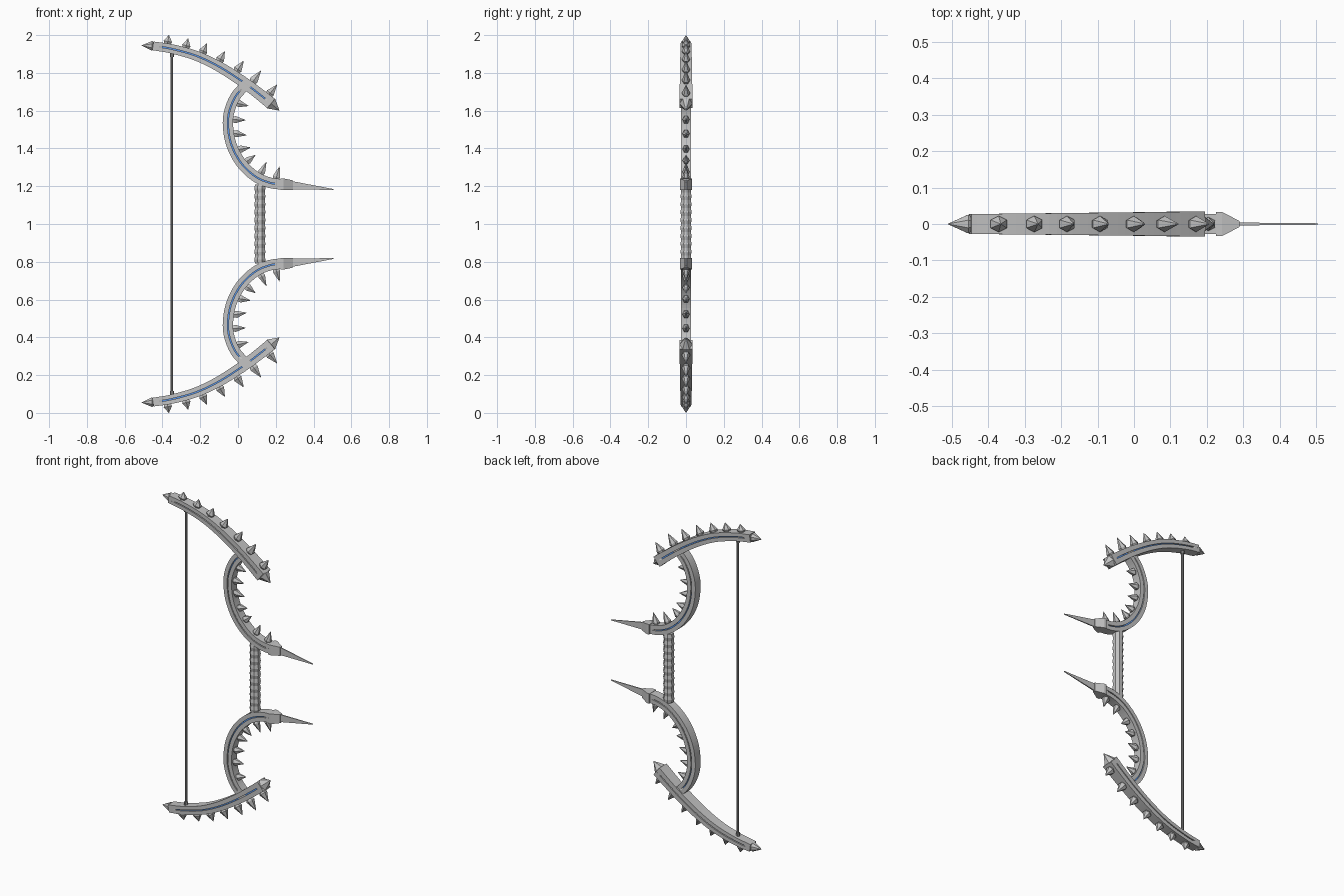
import bpy, bmesh, math
from mathutils import Vector

cube = bpy.data.objects.get("Cube")
if cube:
    bpy.data.objects.remove(cube)


def material(name, rgb):
    m = bpy.data.materials.new(name)
    m.use_nodes = True
    m.diffuse_color = (*rgb, 1)
    m.node_tree.nodes["Principled BSDF"].inputs["Base Color"].default_value = (*rgb, 1)
    return m


STEEL = material("steel grey", (0.55, 0.55, 0.55))
CORD = material("cord grey", (0.32, 0.32, 0.32))
BLUE = material("glowing blue", (0.1, 0.3, 0.8))


def loft(name, rings, mats, side=1, paint=None):
    """Skin a list of rings; side=-1 reflects the part into the lower half."""
    bm = bmesh.new()
    rows = [[bm.verts.new((p[0], p[1], 1 + side * (p[2] - 1))) for p in r] for r in rings]
    n = len(rings[0])
    for i in range(len(rows) - 1):
        for j in range(n):
            k = (j + 1) % n
            f = bm.faces.new((rows[i][j], rows[i][k], rows[i + 1][k], rows[i + 1][j]))
            if paint:
                f.material_index = paint(i, j)
    bm.faces.new(rows[0])
    bm.faces.new(rows[-1])
    bmesh.ops.recalc_face_normals(bm, faces=bm.faces)
    me = bpy.data.meshes.new(name)
    bm.to_mesh(me)
    bm.free()
    for m in mats:
        me.materials.append(m)
    ob = bpy.data.objects.new(name, me)
    bpy.context.collection.objects.link(ob)


def lathe(name, start, direction, profile, sides, mat, side=1, squash=1.0):
    """Revolve (distance, radius) pairs about an axis lying in the xz plane."""
    t = Vector((direction[0], 0, direction[1])).normalized()
    nrm, y, o = Vector((-t.z, 0, t.x)), Vector((0, 1, 0)), Vector((start[0], 0, start[1]))
    rings = []
    for d, r in profile:
        rings.append([o + t * d + nrm * r * math.cos(a) + y * r * squash * math.sin(a)
                      for a in (math.tau * (k + 0.5) / sides for k in range(sides))])
    loft(name, rings, [mat], side)


def smooth_path(pts, steps=6):
    """Catmull-Rom interpolation through (x, z) points."""
    p = [Vector(q) for q in pts]
    p = [2 * p[0] - p[1]] + p + [2 * p[-1] - p[-2]]
    out = []
    for i in range(1, len(p) - 2):
        a, b, c, d = p[i - 1:i + 3]
        for s in range(steps):
            t = s / steps
            out.append(0.5 * (2 * b + (c - a) * t + (2 * a - 5 * b + 4 * c - d) * t * t
                              + (3 * b - a - 3 * c + d) * t ** 3))
    return out + [p[-2]]


def grooved_beam(name, pts, h_ends, d_ends, margin, side):
    """Rectangular bar along a curve with a blue-bottomed groove on both faces."""
    path = smooth_path(pts)
    last = len(path) - 1
    rings, g = [], 0.003
    for i, c in enumerate(path):
        t = (path[min(i + 1, last)] - path[max(i - 1, 0)]).normalized()
        f = i / last
        h = h_ends[0] + (h_ends[1] - h_ends[0]) * f
        d = d_ends[0] + (d_ends[1] - d_ends[0]) * f
        e = d - (0.008 if margin <= i <= last - margin else 0.0002)
        half = [(-h, d), (-g, d), (-g, e), (g, e), (g, d), (h, d)]
        sect = [(u, -v) for u, v in half] + half[::-1]
        rings.append([(c.x - t.y * u, v, c.y + t.x * u) for u, v in sect])
    loft(name, rings, [STEEL, BLUE], side,
         lambda i, j: int(j in (2, 8) and margin <= i < last - margin))


def spike(name, base, tip, r, side):
    """Six-sided stud with a short flared foot."""
    v = Vector(tip) - Vector(base)
    n = v.length
    lathe(name, base, v, [(-0.012, r * 0.6), (n * 0.2, r), (n, 0.001)], 6, STEEL, side, 0.85)


def box_ring(x, zc, h, d):
    return [(x, -d, zc - h), (x, d, zc - h), (x, d, zc + h), (x, -d, zc + h)]


ARM = [(-0.45, 1.943), (-0.35, 1.927), (-0.22, 1.89), (-0.1, 1.833), (0.02, 1.757),
       (0.11, 1.69), (0.175, 1.638)]
HOOK = [(0.05, 1.745), (-0.01, 1.68), (-0.045, 1.6), (-0.053, 1.52), (-0.035, 1.42),
        (0.015, 1.325), (0.09, 1.253), (0.17, 1.218), (0.25, 1.209)]
ARM_TIPS = [(-0.366, 2.0), (-0.264, 1.982), (-0.166, 1.955), (-0.07, 1.914), (0.03, 1.864),
            (0.122, 1.812), (0.206, 1.737)]
HOOK_STUDS = [((-0.005, 1.64), (0.055, 1.625)), ((-0.027, 1.553), (0.04, 1.55)),
              ((-0.02, 1.48), (0.045, 1.47)), ((0.005, 1.395), (0.065, 1.405)),
              ((0.045, 1.33), (0.092, 1.365)), ((0.12, 1.265), (0.15, 1.327)),
              ((0.2, 1.237), (0.22, 1.305))]

fine_arm = smooth_path(ARM, 40)
for side, tag in ((1, "upper"), (-1, "lower")):
    # Outer limb and its pointed ends
    grooved_beam(tag + "_limb", ARM, (0.023, 0.032), (0.027, 0.035), 3, side)
    lathe(tag + "_limb_tip", (-0.45, 1.943), (-1, 0.03),
          [(-0.005, 0.02), (0.005, 0.028), (0.06, 0.001)], 8, STEEL, side)
    lathe(tag + "_limb_inner_tip", (0.165, 1.646), (0.77, -0.64),
          [(0, 0.03), (0.014, 0.038), (0.07, 0.001)], 6, STEEL, side, 0.9)

    # Studs standing square on the limb
    for k, tip in enumerate(ARM_TIPS):
        near = min(fine_arm, key=lambda p: (p - Vector(tip)).length)
        out = (Vector(tip) - near).normalized()
        spike(f"{tag}_limb_stud_{k + 1}", near + out * 0.026, tip, 0.026, side)

    # Hooked inner limb with studs on the inside of the curve
    grooved_beam(tag + "_hook", HOOK, (0.027, 0.028), (0.025, 0.027), 4, side)
    for k, (base, tip) in enumerate(HOOK_STUDS):
        spike(f"{tag}_hook_stud_{k + 1}", base, tip, 0.022, side)

    # Socket and thin forward blade
    loft(tag + "_socket", [box_ring(0.225, 1.211, 0.03, 0.033), box_ring(0.242, 1.21, 0.031, 0.033),
                           box_ring(0.29, 1.205, 0.026, 0.008)], [STEEL], side)
    loft(tag + "_blade", [box_ring(0.28, 1.205, 0.023, 0.004),
                          box_ring(0.505, 1.183, 0.002, 0.002)], [STEEL], side)

    # Cord anchor
    lathe(tag + "_cord_anchor", (-0.35, 1.885), (0, 1), [(0, 0.012), (0.03, 0.012)], 8, CORD, side)

# Ribbed grip made of stacked flared segments
ribs, count = [], 10
step = 0.42 / count
for k in range(count):
    ribs += [(k * step, 0.028), (k * step + step * 0.5, 0.032)]
ribs.append((count * step, 0.028))
lathe("grip", (0.116, 0.79), (0, 1), ribs, 8, STEEL)

# Bow cord
lathe("cord", (-0.35, 0.08), (0, 1), [(0, 0.0075), (1.84, 0.0075)], 8, CORD)
